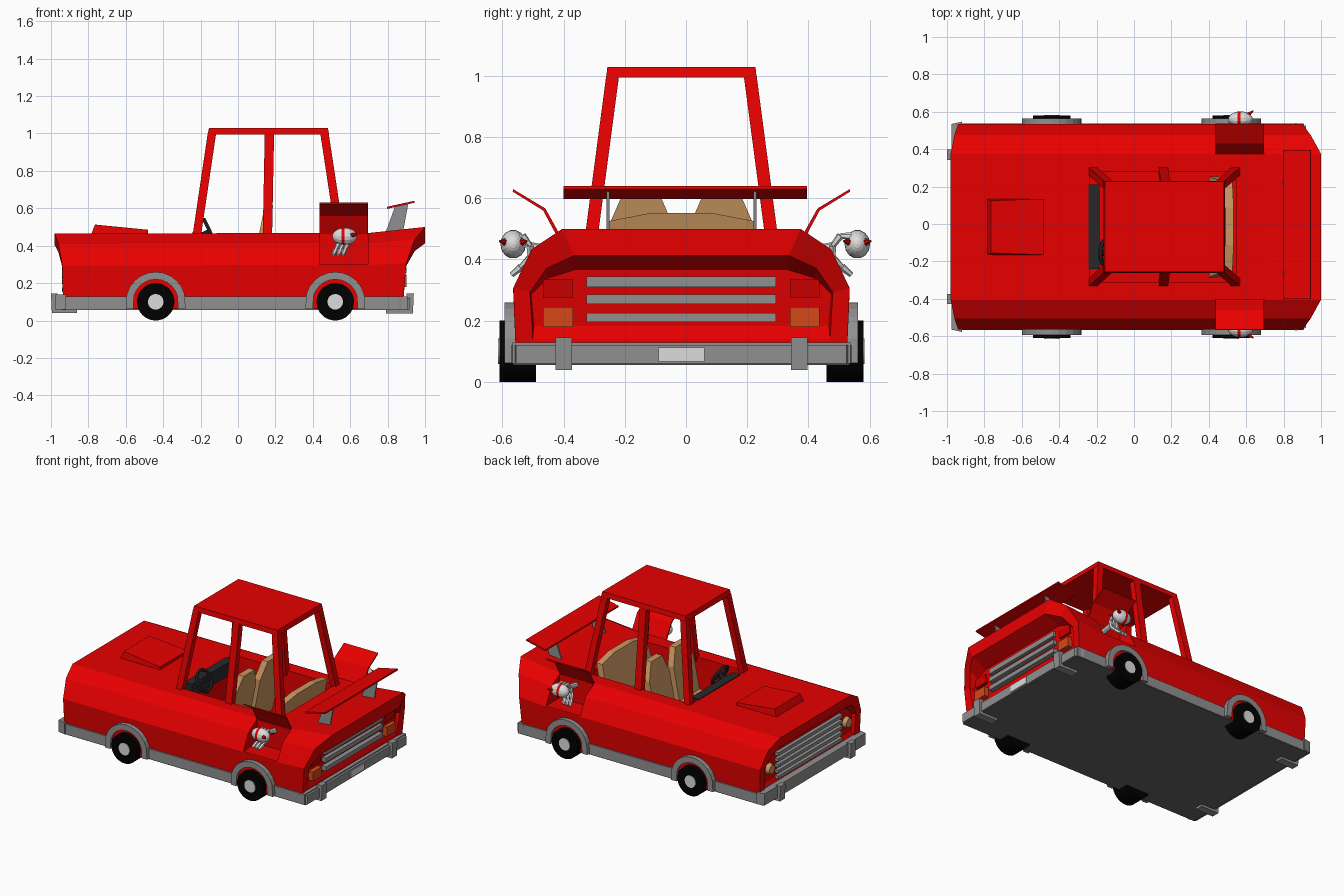
import bpy, bmesh, math
from mathutils import Vector, Matrix

if "Cube" in bpy.data.objects:
    bpy.data.objects.remove(bpy.data.objects["Cube"])

Y0 = -0.015  # the car's centre line


def material(name, r, g, b):
    m = bpy.data.materials.new(name)
    m.diffuse_color = (r, g, b, 1)
    m.use_nodes = True
    m.node_tree.nodes["Principled BSDF"].inputs["Base Color"].default_value = m.diffuse_color
    return m


RED = material("red paint", 0.83, 0, 0)
DARKRED = material("tail light red", 0.6, 0, 0)
GREY = material("trim grey", 0.28, 0.28, 0.28)
PALE = material("pale grey", 0.72, 0.72, 0.72)
BLACK = material("tyre black", 0, 0, 0)
DARK = material("dashboard dark grey", 0.022, 0.022, 0.024)
UNDER = material("underside grey", 0.13, 0.13, 0.13)
TAN = material("seat tan", 0.6, 0.31, 0.12)
ORANGE = material("lamp orange", 0.68, 0.065, 0.01)


def finish(name, bm, *mats):
    bmesh.ops.recalc_face_normals(bm, faces=bm.faces)
    me = bpy.data.meshes.new(name)
    bm.to_mesh(me)
    bm.free()
    for m in mats:
        me.materials.append(m)
    ob = bpy.data.objects.new(name, me)
    ob.location.y = Y0
    bpy.context.collection.objects.link(ob)
    return ob


def rings(name, loops, mat):
    """Skin a list of equal closed loops and cap both ends."""
    bm = bmesh.new()
    vs = [[bm.verts.new(p) for p in loop] for loop in loops]
    n = len(vs[0])
    for a, b in zip(vs, vs[1:]):
        for i in range(n):
            bm.faces.new((a[i], a[(i + 1) % n], b[(i + 1) % n], b[i]))
    bm.faces.new(vs[0])
    bm.faces.new(vs[-1])
    return finish(name, bm, mat)


def box(name, x0, x1, y0, y1, z0, z1, mat):
    q = [(x0, y0), (x1, y0), (x1, y1), (x0, y1)]
    return rings(name, [[(x, y, z) for x, y in q] for z in (z0, z1)], mat)


def prism_y(name, prof, y0, y1, mat):
    return rings(name, [[(x, y, z) for x, z in prof] for y in (y0, y1)], mat)


def rod(name, a, b, r, mat, n=24, r2=None):
    a, b = Vector(a), Vector(b)
    d = b - a
    bm = bmesh.new()
    M = Matrix.Translation((a + b) / 2) @ d.to_track_quat('Z', 'Y').to_matrix().to_4x4()
    bmesh.ops.create_cone(bm, cap_ends=True, segments=n, radius1=r,
                          radius2=r if r2 is None else r2, depth=d.length, matrix=M)
    return finish(name, bm, mat)


# body shell: half section (y, z), lofted along x with recessed ends
SEC = [(.54, .06), (.55, .295), (.49, .41), (.39, .465)]


def ring(xs, rise=0, sy=1, sz=1):
    half = [(x, y * sy, .27 + (z + rise * i / 3 - .27) * sz)
            for i, (x, (y, z)) in enumerate(zip(xs, SEC))]
    return half + [(x, -y, z) for x, y, z in reversed(half)]


F, R = (-.935, -.94, -.96, -.98), (.88, .90, .945, 1.0)
body = rings("body_shell", [
    ring([-.915] * 4, 0, .88, .5), ring(F, 0, .9, .68), ring(F),
    ring([.7] * 4, .003), ring(R, .035),
    ring(R, .035, .9, .62), ring((.865, .87, .885, .89), .035, .893, .42)], RED)

# cut the cabin and the two side hatches out of the shell
cuts = [box("cutter", -.235, .545, -.295, .295, .14, .8, RED)]
for s in (-1, 1):
    cuts.append(box("cutter", .435, .695, *sorted((s * .40, s * .7)), .30, .7, RED))
for c in cuts:
    c.hide_render = True
    md = body.modifiers.new("cut", 'BOOLEAN')
    md.operation, md.object, md.solver = 'DIFFERENCE', c, 'EXACT'
    bpy.context.view_layer.objects.active = body
    bpy.ops.object.modifier_apply(modifier=md.name)
    bpy.data.objects.remove(c)

# sill, floor and bumpers
box("sill", -.95, .905, -.552, .552, .06, .128, GREY)
box("underside", -.96, .91, -.55, .55, .055, .061, UNDER)
rings("front_bumper", [[(-.975, -.55, z), (-.92, -.562, z), (-.92, .562, z), (-.975, .55, z)]
                       for z in (.06, .14)], GREY)
rings("rear_bumper", [[(.86, -.556, z), (.92, -.54, z), (.92, .54, z), (.86, .556, z)]
                      for z in (.06, .12)], GREY)
box("number_plate", .919, .925, -.075, .075, .067, .113, PALE)
for s in (-1, 1):
    y0, y1 = s * .385 - .027, s * .385 + .027
    prism_y("front_bumper_guard", [(-1, .145), (-.965, .145), (-.965, .06), (-.86, .06),
                                   (-.86, .04), (-.995, .04)], y0, y1, GREY)
    prism_y("rear_bumper_guard", [(.94, .145), (.9, .145), (.9, .06), (.79, .06),
                                  (.79, .038), (.935, .038)], y0, y1, GREY)


def arch(name, x, s, r0, r1, ya, yb, mat):
    """Half hoop around a wheel, with its feet on the sill's lower edge."""
    bands = []
    for i in range(13):
        t = math.pi * i / 12
        dx, dz = math.cos(t), math.sin(t)
        bands.append([(x + r * dx, s * y, .1 + r * dz if dz > .01 else .062)
                      for r, y in ((r0, ya), (r1, ya), (r1, yb), (r0, yb))])
    rings(name, bands, mat)


# wheels and arches
for x in (-.44, .52):
    for s in (-1, 1):
        rod("tyre", (x, s * .475, .1), (x, s * .595, .1), .1, BLACK, 32)
        rod("hub", (x, s * .59, .1), (x, s * .599, .1), .042, PALE, 16)
        arch("arch_lining", x, s, .08, .13, .5, .562, RED)
        arch("wheel_arch", x, s, .12, .16, .5, .578, GREY)

# roof and pillars
rings("roof", [[(a, -h, z), (b, -h, z), (b, h, z), (a, h, z)] for a, b, h, z in
               ((-.162, .487, .246, .995), (-.155, .48, .242, 1.03))], RED)
for s in (-1, 1):
    for xb, xt, w in ((-.245, -.162, .045), (.132, .143, .05), (.525, .44, .045)):
        rings("pillar", [[(x0, s * y0, z), (x0 + w, s * y0, z), (x0 + w, s * (y0 - .042), z),
                          (x0, s * (y0 - .042), z)]
                         for x0, y0, z in ((xb, .32, .44), (xt, .246, 1.0))], RED)

# seats, dashboard and steering wheel
for s in (-1, 1):
    sec = [(-.11, .2), (.11, .2), (.11, .5), (.06, .615), (-.06, .615), (-.11, .5)]
    rings("front_seat_back", [[(.06 + dx + .2 * (z - .2), s * .132 + y, z) for y, z in sec]
                              for dx in (0, .045)], TAN)
    box("front_seat_cushion", -.12, .08, s * .132 - .11, s * .132 + .11, .14, .28, TAN)
sec = [(-.27, .2), (.27, .2), (.24, .525), (.1, .552), (-.1, .552), (-.24, .525)]
rings("rear_seat_back", [[(.4 + dx + .25 * (z - .2), y, z) for y, z in sec]
                         for dx in (0, .045)], TAN)
box("rear_seat_cushion", .27, .43, -.22, .22, .14, .29, TAN)
box("dashboard", -.243, -.185, -.225, .225, .38, .472, DARK)
axis = Vector((.9, 0, .43)).normalized()
centre = Vector((-.15, -.14, .475))
rod("steering_column", centre - axis * .06, centre, .016, DARK, 10)
bm = bmesh.new()
q = axis.to_track_quat('Z', 'Y')
N, K = 20, 6
vs = []
for i in range(N):
    t = 2 * math.pi * i / N
    d = Vector((math.cos(t), math.sin(t), 0))
    vs.append([bm.verts.new(centre + q @ (d * (.07 + .011 * math.cos(2 * math.pi * k / K))
               + Vector((0, 0, .011 * math.sin(2 * math.pi * k / K))))) for k in range(K)])
for i in range(N):
    for k in range(K):
        a, b = vs[i], vs[(i + 1) % N]
        bm.faces.new((a[k], a[(k + 1) % K], b[(k + 1) % K], b[k]))
finish("steering_wheel", bm, DARK)
box("steering_spoke", -.157, -.143, -.21, -.07, .465, .485, DARK)

# bonnet scoop
rings("bonnet_scoop", [[(-.785, -.15, .46), (-.48, -.15, .46), (-.48, .15, .46), (-.785, .15, .46)],
                       [(-.765, -.14, .513), (-.48, -.15, .485), (-.48, .15, .485),
                        (-.765, .14, .513)]], RED)

# rear wing on two stays
prism_y("rear_wing", [(.797, .597), (.945, .63), (.943, .64), (.797, .608)], -.385, .41, RED)
for s in (-1, 1):
    prism_y("wing_stay", [(.785, .46), (.88, .46), (.91, .622), (.838, .606)],
            s * .24 - .005, s * .24 + .005, GREY)

# grilles and lamps
for z0, z1 in ((.31, .345), (.255, .285), (.195, .225)):
    box("rear_grille_bar", .865, .9, -.31, .31, z0, z1, GREY)
for i in range(5):
    z = .155 + i * .04
    box("front_grille_bar", -.94, -.91, -.35, .35, z, z + .022, GREY)
for s in (-1, 1):
    a, b = sorted((s * .355, s * .452))
    box("tail_lamp", .86, .89, a, b, .275, .335, DARKRED)
    box("rear_indicator", .86, .9, a, b, .18, .245, ORANGE)
    rod("headlamp", (-.91, s * .42, .25), (-.942, s * .42, .25), .04, TAN, 16, .03)

# open hatches, each with a striped pod held on jointed arms
for s in (-1, 1):
    prof = [(.39, .468), (.445, .567), (.55, .63), (.552, .622), (.452, .56), (.4, .463)]
    rings("open_hatch", [[(x, s * y, z) for y, z in prof] for x in (.435, .695)], RED)
    py = .575 if s > 0 else .55
    bm = bmesh.new()
    bmesh.ops.create_uvsphere(bm, u_segments=14, v_segments=12, radius=1,
                              matrix=Matrix.Rotation(math.pi / 2, 4, 'Y'))
    for f in bm.faces:
        f.material_index = int(abs(f.calc_center_median().x + .1) < .2)
    for v in bm.verts:
        v.co = Vector((.57 + v.co.x * .066, s * py + s * v.co.y * .042, .45 + v.co.z * .047))
    finish("pod", bm, PALE, RED)
    for dy in (-.03, .03):
        rod("pod_fin", (.6, s * py + dy * .6, .455), (.638, s * py + dy * 1.5, .46), .018, RED, 6, .003)
    rod("pod_mount", (.57, s * .39, .42), (.57, s * .5, .44), .018, PALE, 8)
    path = [(.0, py - .02, .475), (.0, .52, .478), (-.005, .495, .445),
            (-.015, .495, .405), (-.03, .525, .375), (-.04, .555, .35)]
    for x in (.55, .575, .6):
        for p, n in zip(path, path[1:]):
            rod("arm_link", (x + p[0], s * p[1], p[2]), (x + n[0], s * n[1], n[2]),
                .013, PALE, 6, .009)
